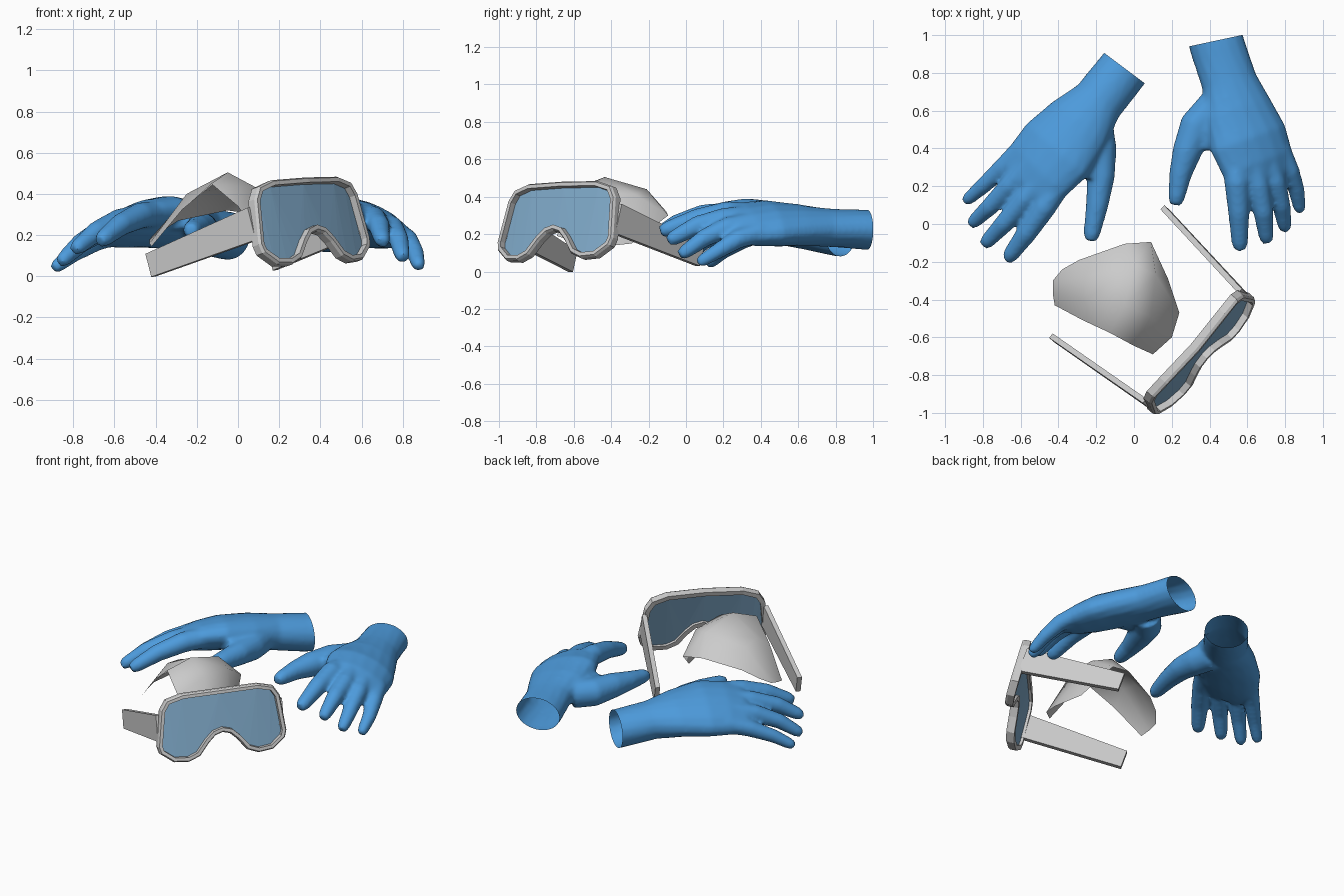
import bpy, bmesh, math
from mathutils import Vector

if "Cube" in bpy.data.objects:
    bpy.data.objects.remove(bpy.data.objects["Cube"])

def material(name, color):
    m = bpy.data.materials.new(name)
    m.diffuse_color = (*color, 1)
    m.use_nodes = True
    m.node_tree.nodes["Principled BSDF"].inputs["Base Color"].default_value = m.diffuse_color
    return m

BLUE = material("glove_blue", (0.075, 0.33, 0.72))
TINT = material("lens_tint", (0.22, 0.41, 0.6))

def make(name, bm, mat=None):
    me = bpy.data.meshes.new(name)
    bm.to_mesh(me)
    bm.free()
    ob = bpy.data.objects.new(name, me)
    bpy.context.collection.objects.link(ob)
    if mat:
        me.materials.append(mat)
    return ob

def bridge(bm, a, b):
    for i in range(len(a)):
        j = (i + 1) % len(a)
        bm.faces.new((a[i], a[j], b[j], b[i]))

# ---------- gloves: overlapping tubes fused by a remesh ----------
def tube(bm, pts):
    """pts: (position, half width, half height, roll); capped elliptical loft"""
    rings = []
    for i, (p, w, h, roll) in enumerate(pts):
        d = (pts[min(i + 1, len(pts) - 1)][0] - pts[max(i - 1, 0)][0]).normalized()
        lat = d.cross(Vector((0, 0, 1))).normalized()
        up = lat.cross(d)
        s, c = math.sin(roll), math.cos(roll)
        lat, up = lat * c + up * s, up * c - lat * s
        ring = []
        for k in range(16):
            t = math.tau * k / 16
            ring.append(bm.verts.new(p + lat * w * math.cos(t) + up * h * math.sin(t)))
        rings.append(ring)
    for a, b in zip(rings, rings[1:]):
        bridge(bm, a, b)
    bm.faces.new(rings[0][::-1])
    bm.faces.new(rings[-1])

def glove(name, palm, web, fingers, cut_co, cut_no):
    bm = bmesh.new()
    for part in (palm, web):
        tube(bm, [(Vector(p[:3]), p[3], p[4], p[5]) for p in part])
    for f in fingers:
        pts = [(Vector(p[:3]), p[3], p[3], 0) for p in f]
        p, r = pts[-1][0], pts[-1][1]
        d = (p - pts[-2][0]).normalized()
        pts.append((p + d * r * 0.9, r * 0.7, r * 0.7, 0))   # rounded fingertip
        tube(bm, pts)
    bmesh.ops.recalc_face_normals(bm, faces=bm.faces)
    ob = make(name, bm, BLUE)
    rm = ob.modifiers.new("fuse", 'REMESH')
    rm.mode = 'VOXEL'
    rm.voxel_size = 0.012
    sm = ob.modifiers.new("soften", 'SMOOTH')
    sm.factor = 0.5
    sm.iterations = 10
    dg = bpy.context.evaluated_depsgraph_get()
    me = bpy.data.meshes.new_from_object(ob.evaluated_get(dg))
    ob.modifiers.clear()
    # open the cuff
    bm = bmesh.new()
    bm.from_mesh(me)
    bmesh.ops.bisect_plane(bm, geom=bm.verts[:] + bm.edges[:] + bm.faces[:],
                           plane_co=cut_co, plane_no=cut_no, clear_outer=True)
    bm.to_mesh(ob.data)
    bm.free()
    for p in ob.data.polygons:
        p.material_index = 0
        p.use_smooth = True

right_palm = [(.41, 1.05, .22, .145, .108, 0), (.445, .93, .225, .148, .107, 0),
              (.505, .75, .235, .15, .103, .15), (.55, .6, .248, .19, .107, .25),
              (.605, .45, .258, .22, .108, .34), (.65, .33, .252, .21, .095, .38),
              (.675, .25, .243, .19, .073, .4), (.69, .19, .232, .155, .045, .4)]
right_web = [(.45, .60, .25, .10, .075, .25), (.42, .48, .255, .10, .06, .25), (.42, .39, .26, .07, .035, .25)]
right_fingers = [
    [(.53, .36, .30, .066), (.545, .22, .31, .067), (.555, .06, .28, .057), (.56, -.10, .225, .044)],
    [(.62, .34, .29, .066), (.66, .20, .28, .06), (.685, .06, .245, .053), (.70, -.065, .18, .041)],
    [(.70, .36, .26, .06), (.75, .22, .235, .056), (.78, .10, .18, .049), (.797, -.005, .105, .039)],
    [(.77, .40, .21, .058), (.825, .28, .175, .052), (.86, .18, .115, .044), (.876, .09, .06, .035)],
    [(.42, .62, .23, .09), (.33, .52, .23, .09), (.28, .38, .235, .078), (.245, .26, .23, .06), (.225, .14, .22, .045)]]
glove("right_glove", right_palm, right_web, right_fingers, (.43, .97, .22), (-.21, .98, 0))

left_palm = [(.02, .92, .188, .135, .12, 0), (-.07, .80, .2, .137, .117, 0),
             (-.19, .65, .228, .14, .112, -.15), (-.29, .53, .252, .19, .112, -.25),
             (-.41, .39, .265, .225, .108, -.34), (-.50, .29, .256, .215, .095, -.38),
             (-.565, .215, .245, .195, .073, -.4), (-.605, .165, .23, .16, .045, -.4)]
left_web = [(-.24, .53, .25, .10, .075, -.25), (-.26, .40, .27, .10, .065, -.25), (-.29, .25, .27, .09, .04, -.25)]
left_fingers = [
    [(-.38, .24, .305, .066), (-.475, .09, .295, .064), (-.57, -.05, .25, .055), (-.652, -.162, .185, .043)],
    [(-.46, .28, .29, .066), (-.58, .13, .268, .059), (-.69, .0, .215, .051), (-.775, -.09, .145, .04)],
    [(-.54, .34, .265, .06), (-.66, .20, .225, .056), (-.765, .09, .16, .048), (-.845, .015, .085, .038)],
    [(-.58, .41, .215, .058), (-.695, .30, .17, .051), (-.80, .20, .11, .043), (-.875, .135, .053, .035)],
    [(-.20, .52, .22, .09), (-.18, .40, .225, .088), (-.175, .25, .235, .074), (-.195, .10, .235, .06), (-.223, -.05, .225, .045)]]
glove("left_glove", left_palm, left_web, left_fingers, (-.047, .823, .19), (.6, .8, 0))

# ---------- goggles, in a tilted local frame ----------
U = Vector((.656, .755, .035))

def tilted(degrees, origin):
    c, s = math.cos(math.radians(degrees)), math.sin(math.radians(degrees))
    n, v = Vector((.755 * c, -.656 * c, s)), Vector((-.755 * s, .656 * s, c))
    return lambda a, b, d: Vector(origin) + U * a + v * b + n * d

on_frame = tilted(15, (.358, -.688, .268))
on_arm = tilted(18.5, (.36, -.69, .27))

half = [(0, .215), (.24, .213), (.34, .185), (.378, .125), (.408, -.10), (.395, -.145),
        (.315, -.205), (.22, -.213), (.15, -.185), (.09, -.11), (.045, -.068), (0, -.055)]
outline = [Vector(p) for p in half] + [Vector((-x, y)) for x, y in half[-2:0:-1]]

def ring(bm, inset, c):
    out, n = [], len(outline)
    for i, p in enumerate(outline):
        d1 = (p - outline[i - 1]).normalized()
        d2 = (outline[(i + 1) % n] - p).normalized()
        n1, n2 = Vector((d1.y, -d1.x)), Vector((d2.y, -d2.x))
        q = p + (n1 + n2) * inset / (1 + n1.dot(n2))
        out.append(bm.verts.new(on_frame(q.x, q.y, c + .025 - .03 * (p.x / .4) ** 2)))
    return out

# frame rim
bm = bmesh.new()
section = [(0, -.047), (0, -.008), (.008, .006), (.028, .006), (.03, -.047)]
rings = [ring(bm, *s) for s in section]
for i in range(len(rings)):
    bridge(bm, rings[i], rings[(i + 1) % len(rings)])
bmesh.ops.recalc_face_normals(bm, faces=bm.faces)
make("goggle_frame", bm)

# lens
bm = bmesh.new()
f = bm.faces.new(ring(bm, .029, -.03)[::-1])
bmesh.ops.triangulate(bm, faces=[f])
make("goggle_lens", bm, TINT)

# side arms
for side, name in ((-1, "left_arm"), (1, "right_arm")):
    bm = bmesh.new()
    ends = []
    for a, b0, b1, c in ((.385, -.07, .095, -.04), (.45, -.043, .075, -.68)):
        ends.append([bm.verts.new(on_arm(side * x, b, c))
                     for x, b in ((a - .015, b0), (a + .015, b0), (a + .015, b1), (a - .015, b1))])
    bridge(bm, *ends)
    bm.faces.new(ends[0])
    bm.faces.new(ends[1][::-1])
    bmesh.ops.recalc_face_normals(bm, faces=bm.faces)
    make("goggle_" + name, bm)

# ---------- dust mask: coarse arched sheet ----------
rows = [
    [(-.42, -.43, .145), (-.27, -.51, .325), (-.13, -.575, .45), (0, -.645, .34), (.10, -.69, .19)],
    [(-.43, -.37, .16), (-.25, -.40, .40), (-.05, -.435, .505), (.09, -.49, .43), (.20, -.60, .16)],
    [(-.43, -.30, .18), (-.25, -.28, .38), (0, -.21, .44), (.115, -.27, .41), (.24, -.47, .13)],
    [(-.38, -.24, .22), (-.29, -.19, .27), (-.05, -.105, .32), (.09, -.095, .30), (.18, -.29, .15)]]
bm = bmesh.new()
grid = [[bm.verts.new(p) for p in r] for r in rows]
for r0, r1 in zip(grid, grid[1:]):
    for i in range(4):
        bm.faces.new((r0[i], r0[i + 1], r1[i + 1], r1[i]))
for f in bm.faces:
    f.smooth = True
make("dust_mask", bm)
